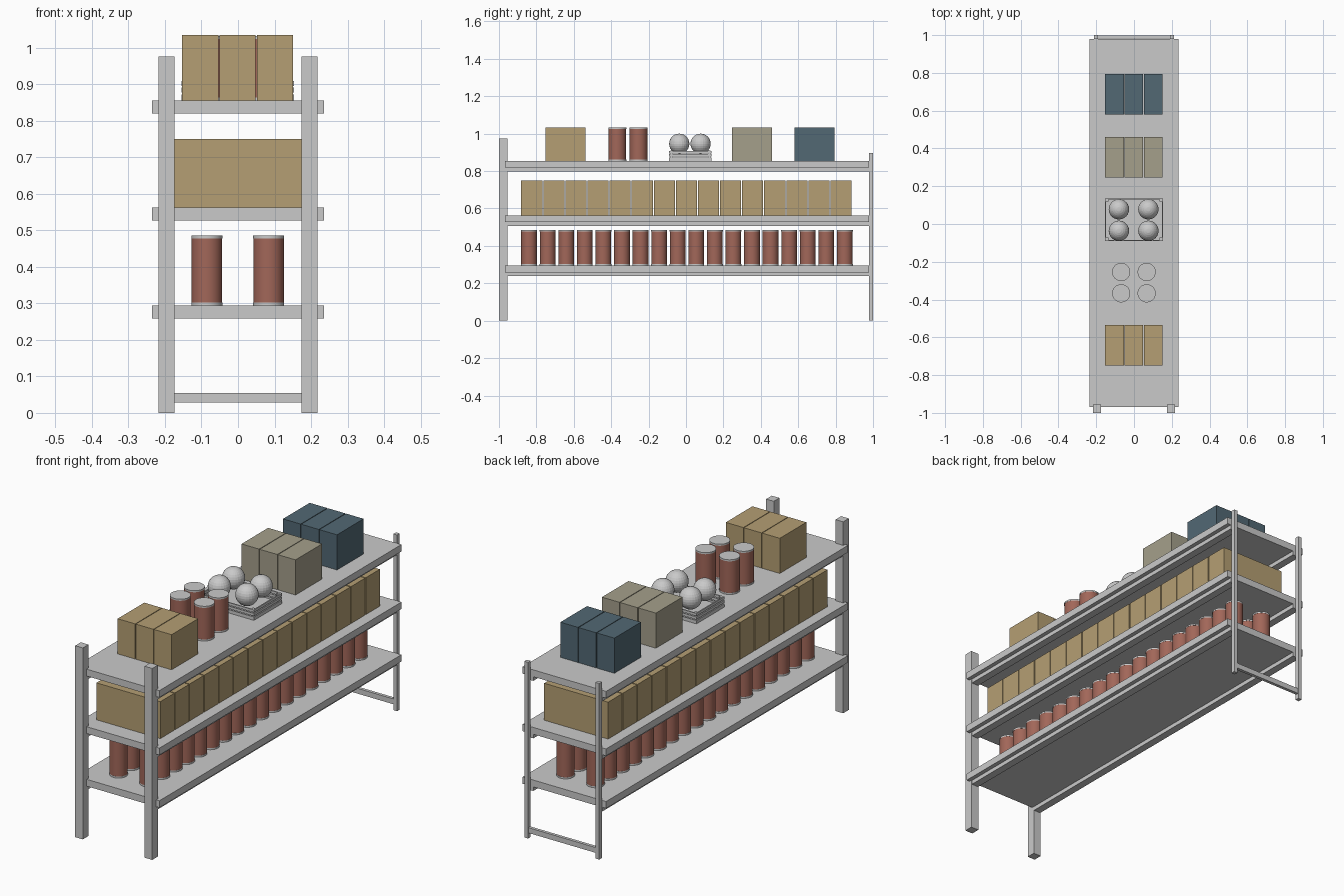
import bpy, math

cube = bpy.data.objects.get("Cube")
if cube:
    bpy.data.objects.remove(cube, do_unlink=True)


def material(name, rgb):
    m = bpy.data.materials.new(name)
    m.use_nodes = True
    m.diffuse_color = (*rgb, 1)
    m.node_tree.nodes["Principled BSDF"].inputs["Base Color"].default_value = (*rgb, 1)
    return m


GREY = material("grey metal", (0.59, 0.59, 0.59))
TAN = material("tan cardboard", (0.46, 0.345, 0.172))
OLIVE = material("olive cardboard", (0.375, 0.35, 0.26))
BLUE = material("blue cardboard", (0.085, 0.14, 0.175))
RED = material("red tin", (0.36, 0.135, 0.10))


def box(name, x, y, z, mat):
    """Block spanning the given (low, high) ranges."""
    bpy.ops.mesh.primitive_cube_add(size=1, location=[sum(r) / 2 for r in (x, y, z)])
    ob = bpy.context.object
    ob.name = name
    ob.scale = [r[1] - r[0] for r in (x, y, z)]
    ob.data.materials.append(mat)
    return ob


def cylinder(name, x, y, z, radius, mat):
    bpy.ops.mesh.primitive_cylinder_add(vertices=32, radius=radius, depth=z[1] - z[0],
                                        location=(x, y, sum(z) / 2))
    ob = bpy.context.object
    ob.name = name
    ob.data.materials.append(mat)
    bpy.ops.object.shade_smooth_by_angle()


def can(x, y, base, height, radius):
    """Red tin with a grey rim at each end."""
    rim = 0.008
    top = base + height
    cylinder("can_body", x, y, (base + rim, top - rim), radius * 0.985, RED)
    cylinder("can_bottom_rim", x, y, (base, base + rim), radius, GREY)
    cylinder("can_lid", x, y, (top - rim, top), radius, GREY)


def side_range(side, inner, outer):
    return tuple(sorted((side * inner, side * outer)))


# Posts
for side, label in ((1, "left"), (-1, "right")):
    box("front_leg_" + label, side_range(side, 0.174, 0.217), (-1, -0.955), (0, 0.975), GREY)
    box("back_leg_" + label, side_range(side, 0.19, 0.211), (0.979, 1), (0, 0.897), GREY)
box("back_foot_bar", (-0.19, 0.19), (0.982, 0.998), (0.028, 0.055), GREY)

# Shelves with a rail under each long edge
LOW, MIDDLE, TOP = 0.294, 0.562, 0.855
for label, top in (("low", LOW), ("middle", MIDDLE), ("top", TOP)):
    box("shelf_" + label, (-0.235, 0.235), (-0.969, 0.979), (top - 0.035, top), GREY)
    for side in (1, -1):
        box("shelf_rail_" + label, side_range(side, 0.175, 0.214), (-0.957, 0.979),
            (top - 0.056, top - 0.035), GREY)

# Cans on the low shelf
for i in range(18):
    for x in (-0.085, 0.084):
        can(x, -0.839 + i * 0.0993, LOW, 0.191, 0.0425)

# Wide boxes on the middle shelf
for i in range(15):
    y = -0.881 + i * 0.1181
    box("wide_box", (-0.181, 0.179), (y, y + 0.113), (MIDDLE, 0.75), TAN)

# Groups of three boxes on the top shelf
for label, y, mat in (("tan", -0.75, TAN), ("olive", 0.247, OLIVE), ("blue", 0.581, BLUE)):
    for i in range(3):
        x = -0.153 + i * 0.1025
        box(label + "_box", (x, x + 0.099), (y, y + 0.214), (TOP, 1.034), mat)

# Cans on the top shelf
for x in (-0.068, 0.067):
    for y in (-0.367, -0.254):
        can(x, y, TOP, 0.177, 0.048)

# Slatted crate
X0, X1, Y0, Y1, T = -0.154, 0.153, -0.09, 0.136, 0.006
box("crate_floor", (X0, X1), (Y0, Y1), (TOP, TOP + 0.008), GREY)
for i in range(3):
    z = (TOP + 0.004 + i * 0.018, TOP + 0.017 + i * 0.018)
    for x in (X0, X1 - T):
        box("crate_side_slat", (x, x + T), (Y0, Y1), z, GREY)
    for y in (Y0, Y1 - T):
        box("crate_end_slat", (X0, X1), (y, y + T), z, GREY)
for x in (X0 + T, X1 - 3 * T):
    for y in (Y0 + T, Y1 - 3 * T):
        box("crate_post", (x, x + 2 * T), (y, y + 2 * T), (TOP, TOP + 0.054), GREY)

# Round fruit in the crate, with flat bands
for x in (-0.08, 0.076):
    for y in (-0.036, 0.078):
        bpy.ops.mesh.primitive_uv_sphere_add(segments=24, ring_count=14, radius=0.054,
                                             location=(x, y, 0.946))
        fruit = bpy.context.object
        fruit.name = "round_fruit"
        fruit.data.materials.append(GREY)
        bpy.ops.object.shade_smooth_by_angle(angle=math.radians(5))
